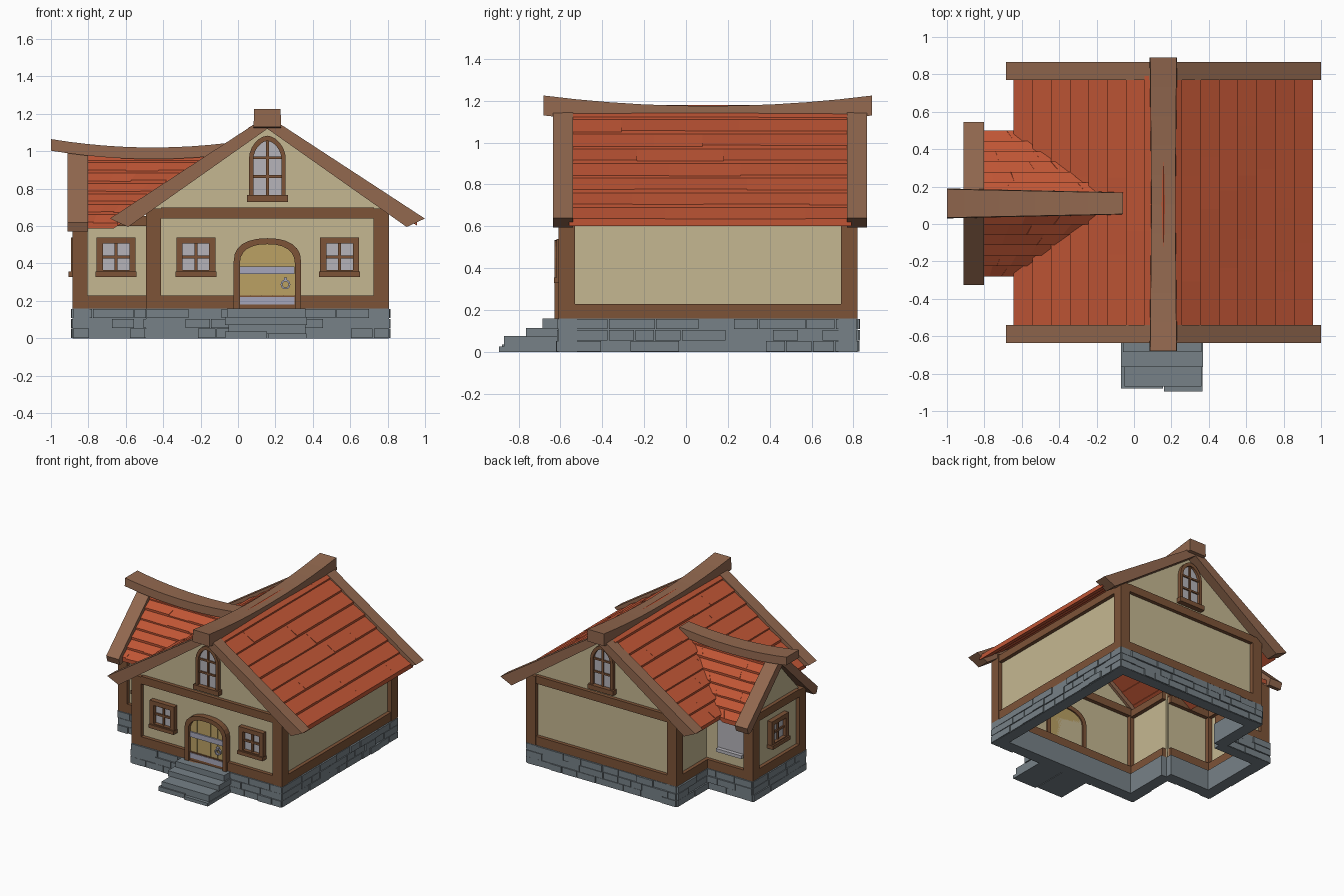
import bpy, bmesh, math, random
from mathutils import Matrix

if "Cube" in bpy.data.objects:
    bpy.data.objects.remove(bpy.data.objects["Cube"])

random.seed(4)


def material(name, r, g, b):
    m = bpy.data.materials.new(name)
    m.diffuse_color = [(c / 255) ** 2.2 for c in (r, g, b)] + [1]
    m.use_nodes = True
    m.node_tree.nodes["Principled BSDF"].inputs["Base Color"].default_value = m.diffuse_color
    return m


PLASTER = material("plaster", 196, 182, 144)
TIMBER = material("timber", 124, 84, 58)
TRIM = material("roof_trim", 145, 104, 80)
TILE = material("tile", 190, 86, 56)
STONE = material("stone", 118, 128, 134)
GLASS = material("glass", 180, 178, 184)
DOOR = material("door_wood", 186, 160, 100)
METAL = material("metal", 165, 165, 185)


def facing(x, y, turn):
    """Wall frame: local x along the wall, -y outward; turns of 90 degrees from front."""
    return Matrix.Translation((x, y, 0)) @ Matrix.Rotation(turn * math.pi / 2, 4, 'Z')


def loft(bm, loops, cyclic=False):
    rows = [[bm.verts.new(p) for p in l] for l in loops]
    n = len(rows[0])
    for a, b in zip(rows, rows[1:] + (rows[:1] if cyclic else [])):
        for i in range(n):
            bm.faces.new((a[i], a[(i + 1) % n], b[(i + 1) % n], b[i]))
    if not cyclic:
        bm.faces.new(rows[0])
        bm.faces.new(rows[-1])


def at(pts, d):
    return [(u, -d, z) for u, z in pts]


def prism(bm, pts, d0, d1):
    loft(bm, [at(pts, d0), at(pts, d1)])


def rect(u0, u1, z0, z1):
    return [(u0, z0), (u1, z0), (u1, z1), (u0, z1)]


def slab(bm, u0, u1, z0, z1, d0, d1):
    prism(bm, rect(u0, u1, z0, z1), d0, d1)


def ring(bm, outer, inner, d0, d1):
    loft(bm, [at(outer, d0), at(outer, d1), at(inner, d1), at(inner, d0)], True)


def finish(name, bm, mat, M=Matrix()):
    bmesh.ops.recalc_face_normals(bm, faces=bm.faces)
    me = bpy.data.meshes.new(name)
    bm.to_mesh(me)
    bm.free()
    ob = bpy.data.objects.new(name, me)
    ob.matrix_world = M
    me.materials.append(mat)
    bpy.context.collection.objects.link(ob)


def arch(c, w, z0, zs, zt, e, n=12):
    pts = [(c - w, z0), (c + w, z0)]
    for i in range(n + 1):
        a = math.pi * i / n
        k = math.cos(a)
        pts.append((c + math.copysign(w * abs(k) ** e, k), zs + (zt - zs) * abs(math.sin(a)) ** e))
    return pts


# Wall frames
CX, WY = 0.157, 0.11
FRONT, BACK = facing(CX, -0.61, 0), facing(CX, 0.82, 2)
RIGHT, LEFT = facing(0.805, 0, 1), facing(-0.495, 0, 3)
WEND, WFRONT, WBACK = facing(-0.885, WY, 3), facing(0, WY - 0.33, 0), facing(0, WY + 0.33, 2)


# Gable walls: panel, corner posts, bottom and top beams
def gable_wall(name, M, h, beam, shoulder, apex):
    bm = bmesh.new()
    prism(bm, [(-h + .03, .15), (h - .03, .15), (h - .03, shoulder), (0, apex), (-h + .03, shoulder)], -.05, -.03)
    finish(name + "_plaster", bm, PLASTER, M)
    bm = bmesh.new()
    for s in (-1, 1):
        slab(bm, *sorted((s * h, s * (h - .082))), .16, beam + .055, -.08, 0)
    slab(bm, -h + .08, h - .08, .16, .228, -.08, -.002)
    slab(bm, -h + .08, h - .08, beam, beam + .06, -.08, -.002)
    finish(name + "_timber", bm, TIMBER, M)


gable_wall("front_wall", FRONT, .65, .64, .69, 1.13)
gable_wall("back_wall", BACK, .65, .64, .69, 1.13)
gable_wall("wing_end_wall", WEND, .33, .60, .63, .96)


# Eave walls
def eave_wall(name, M, u0, u1, beam):
    bm = bmesh.new()
    slab(bm, u0, u1, .15, beam + .05, -.05, -.03)
    finish(name + "_plaster", bm, PLASTER, M)
    bm = bmesh.new()
    slab(bm, u0, u1, .16, .228, -.08, -.002)
    slab(bm, u0, u1, beam, beam + .055, -.08, -.002)
    finish(name + "_timber", bm, TIMBER, M)


eave_wall("right_wall", RIGHT, -.53, .74, .63)
eave_wall("left_wall_back", LEFT, -.74, -.40, .63)
eave_wall("left_wall_front", LEFT, .18, .53, .63)
eave_wall("wing_front_wall", WFRONT, -.805, -.46, .60)
eave_wall("wing_back_wall", WBACK, .46, .805, .60)


# Stone base: hollow core with irregular courses of stones
def base(name, M, u0, u1):
    bm = bmesh.new()
    slab(bm, u0, u1, 0, .16, -.09, -.004)
    for k in range(3):
        u = u0
        while u < u1 - .01:
            e = min(u + random.uniform(.09, .24), u1)
            if u1 - e < .06:
                e = u1
            slab(bm, u + .003, e - .003, k * .053 + .002, k * .053 + .051, -.03, random.uniform(0, .011))
            u = e
    finish(name, bm, STONE, M)


base("base_front", FRONT, -.65, .65)
base("base_back", BACK, -.65, .65)
base("base_right", RIGHT, -.61, .82)
base("base_left_back", LEFT, -.82, -.40)
base("base_left_front", LEFT, .18, .61)
base("base_wing_end", WEND, -.33, .33)
base("base_wing_front", WFRONT, -.885, -.45)
base("base_wing_back", WBACK, .45, .885)


# Roofs: overlapping rows of tiles with random widths
def roof(name, M, half, zlow, ztop, rows, d0, end):
    bm = bmesh.new()
    z_at = lambda u: ztop - (ztop - zlow) * u / half
    for s in (-1, 1):
        for r in range(rows):
            lo, hi = half * (rows - r) / rows, half * (rows - r - 1) / rows
            t = 0
            while t < 1:
                e = t + random.uniform(.15, .4)
                e = 1 if e > .88 else e
                lift = random.uniform(.010, .018)
                prof = [(lo, z_at(lo) + lift), (hi, z_at(hi)), (hi, z_at(hi) - .022), (lo, z_at(lo) - .018)]
                loft(bm, [[(s * u, d0 + (end(z) - d0) * f, z) for u, z in prof] for f in (t, e)])
                t = e
    finish(name, bm, TILE, M)


roof("main_roof_tiles", FRONT, .80, .62, 1.18, 8, .05, lambda z: 1.40)
roof("wing_roof_tiles", WEND, .39, .605, .995, 7, .04, lambda z: CX - (1.18 - z) / .70 + .025 + .885)


# Barge boards along the gable slopes
def barge(name, M, prof, spans):
    bm = bmesh.new()
    for s in (-1, 1):
        for a, b in spans:
            prism(bm, [(s * u, z) for u, z in prof], -a, -b)
    finish(name, bm, TRIM, M)


barge("main_barge_boards", FRONT, [(0, 1.19), (.842, .64), (.745, .595), (0, 1.12)], [(-.025, .07), (1.38, 1.475)])
barge("wing_barge_boards", WEND, [(0, 1.03), (.436, .618), (.42, .57), (.385, .575), (0, .95)], [(-.026, .082)])


# Sagging ridge beams
def ridge(name, M, y0, y1, mid, reach, z, rise, w, thick):
    bm, loops = bmesh.new(), []
    for i in range(11):
        y = y0 + (y1 - y0) * i / 10
        t = ((y - mid) / reach) ** 2
        top, h = z + rise * t, w(i / 10)
        loops.append([(-h, y, top - thick), (h, y, top - thick), (h * .95, y, top), (-h * .95, y, top)])
    loft(bm, loops)
    finish(name, bm, TRIM, M)


ridge("main_ridge_beam", FRONT, -.07, 1.50, .715, .785, 1.175, .05, lambda t: .067 + .007 * abs(2 * t - 1), .095)
ridge("wing_ridge_beam", WEND, -.115, .825, .43, .545, 1.02, .045, lambda t: .08 - .02 * t, .062)


# Square four-pane windows
def window(name, M, c, z=.435, h=.105):
    bm = bmesh.new()
    ring(bm, rect(c - h, c + h, z - h, z + h), rect(c - h + .034, c + h - .034, z - h + .034, z + h - .034), -.04, .008)
    slab(bm, c - .008, c + .008, z - h + .03, z + h - .03, -.03, -.008)
    slab(bm, c - h + .03, c + h - .03, z - .008, z + .008, -.03, -.008)
    slab(bm, c - h - .004, c + h + .004, z - h - .002, z - h + .026, -.03, .02)
    finish(name + "_frame", bm, TIMBER, M)
    bm = bmesh.new()
    slab(bm, c - h + .02, c + h - .02, z - h + .02, z + h - .02, -.045, -.02)
    finish(name + "_glass", bm, GLASS, M)


window("front_left_window", FRONT, -.225 - CX)
window("front_right_window", FRONT, .543 - CX)
window("wing_front_window", WFRONT, -.652)
window("wing_end_window", WEND, 0)

# Plain shutter panel at the back of the wing
bm = bmesh.new()
slab(bm, .575, .805, .32, .56, -.04, -.01)
slab(bm, .58, .80, .32, .345, -.04, .02)
finish("wing_back_hatch", bm, GLASS, WBACK)

# Arched attic windows in both main gables
for side, M in (("front", FRONT), ("back", BACK)):
    bm = bmesh.new()
    ring(bm, arch(0, .098, .74, .965, 1.083, 1.12), arch(0, .075, .76, .96, 1.055, 1.12), -.045, -.002)
    slab(bm, -.11, .11, .728, .765, -.045, .012)
    slab(bm, -.008, .008, .76, 1.06, -.04, -.012)
    for z in (.865, .965):
        slab(bm, -.08, .08, z - .007, z + .007, -.04, -.012)
    finish(side + "_attic_frame", bm, TIMBER, M)
    bm = bmesh.new()
    prism(bm, arch(0, .085, .75, .96, 1.065, 1.12), -.055, -.022)
    finish(side + "_attic_glass", bm, GLASS, M)

# Arched plank door with bands and ring handle
bm = bmesh.new()
ring(bm, arch(0, .18, .16, .41, .535, .85), arch(0, .147, .16, .40, .503, .85), -.06, .018)
finish("door_frame", bm, TIMBER, FRONT)
bm = bmesh.new()
for i in range(5):
    u0, u1 = -.147 + i * .0588, -.147 + (i + 1) * .0588
    top = lambda u: .40 + .10 * math.sqrt(max(0, 1 - (u / .15) ** 2)) ** .85
    prism(bm, [(u0 + .002, .16), (u1 - .002, .16), (u1 - .002, top(u1)), ((u0 + u1) / 2, top((u0 + u1) / 2)),
               (u0 + .002, top(u0))], -.04, -.008)
prism(bm, arch(0, .147, .16, .40, .503, .85), -.05, -.014)
finish("door_planks", bm, DOOR, FRONT)
bm = bmesh.new()
for z in (.20, .363):
    slab(bm, -.145, .145, z - .02, z + .02, -.02, .002)
circle = lambda r: [(.097 + r * math.cos(k * math.pi / 6), .288 + r * math.sin(k * math.pi / 6)) for k in range(12)]
ring(bm, circle(.026), circle(.017), -.01, .006)
slab(bm, .088, .106, .305, .325, -.02, .012)
finish("door_metalwork", bm, METAL, FRONT)

# Stone entrance steps
bm = bmesh.new()
for u0, u1, z0, z1, d in [(-.07, .155, 0, .035, .27), (.16, .365, 0, .025, .285), (-.05, .36, .025, .075, .26),
                          (-.07, .37, .07, .115, .155), (-.06, .36, .115, .16, .075)]:
    slab(bm, u0 - CX, u1 - CX, z0, z1, -.02, d)
finish("entrance_steps", bm, STONE, FRONT)
